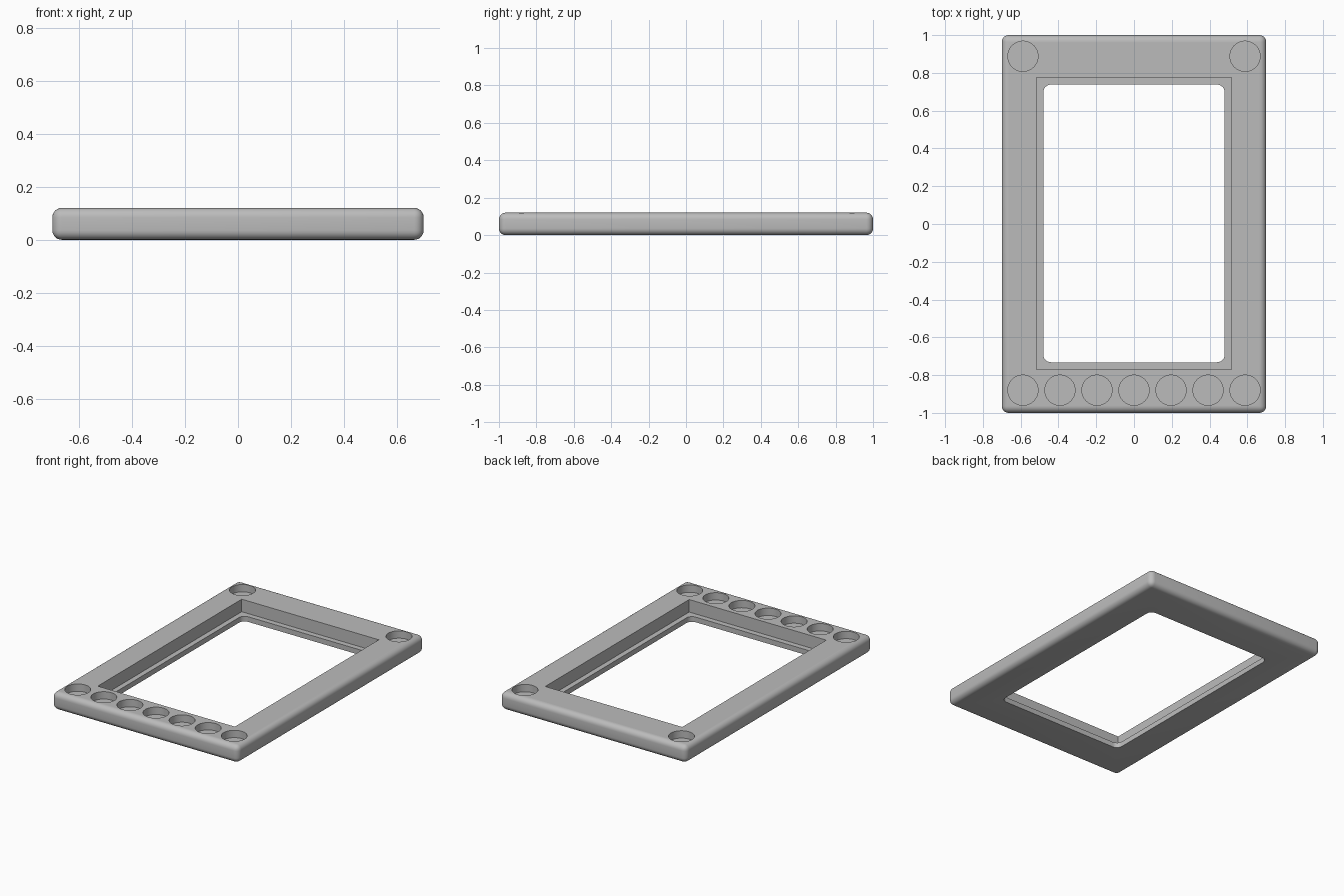
import bpy
import math

default_cube = bpy.data.objects.get("Cube")
if default_cube:
    bpy.data.objects.remove(default_cube, do_unlink=True)

HEIGHT = 0.12

grey = bpy.data.materials.new("plain_grey")
grey.use_nodes = True
colour = (0.5, 0.5, 0.5, 1.0)
grey.diffuse_color = colour
grey.node_tree.nodes["Principled BSDF"].inputs["Base Color"].default_value = colour


def activate(obj):
    bpy.ops.object.select_all(action="DESELECT")
    obj.select_set(True)
    bpy.context.view_layer.objects.active = obj


def box(name, size, centre):
    bpy.ops.mesh.primitive_cube_add(size=1, location=centre)
    obj = bpy.context.object
    obj.name = name
    obj.scale = size
    bpy.ops.object.transform_apply(location=True, rotation=False, scale=True)
    obj.data.materials.append(grey)
    return obj


def round_edges(obj, width, segments, only_upright=False):
    if only_upright:
        weight = obj.data.attributes.new("bevel_weight_edge", "FLOAT", "EDGE")
        for edge in obj.data.edges:
            a, b = (obj.data.vertices[i].co for i in edge.vertices)
            weight.data[edge.index].value = float(abs(a.z - b.z) > 0.01)
    mod = obj.modifiers.new("round", "BEVEL")
    mod.width = width
    mod.segments = segments
    mod.limit_method = "WEIGHT" if only_upright else "NONE"
    activate(obj)
    bpy.ops.object.modifier_apply(modifier=mod.name)


def cut(obj, cutter):
    cutter.hide_render = True
    mod = obj.modifiers.new("cut", "BOOLEAN")
    mod.operation = "DIFFERENCE"
    mod.solver = "EXACT"
    mod.object = cutter
    activate(obj)
    bpy.ops.object.modifier_apply(modifier=mod.name)
    bpy.data.objects.remove(cutter, do_unlink=True)


# Frame slab with every outer edge rounded
frame = box("frame", (1.4, 2.0, HEIGHT), (0, 0, HEIGHT / 2))
round_edges(frame, 0.036, 6)

# Square-cornered recess that leaves a thin ledge
LEDGE = 0.035
cut(frame, box("recess_cutter", (1.03, 1.545, 0.2), (0, 0.003, LEDGE + 0.1)))

# Window through the ledge, with rounded corners
window = box("window_cutter", (0.96, 1.47, 0.4), (0, 0.003, 0))
round_edges(window, 0.04, 6, only_upright=True)
cut(frame, window)

# Round pockets: a row of seven along the front, one in each back corner
SIDE = 0.588
pockets = [(-SIDE + i * SIDE / 3, -0.88) for i in range(7)]
pockets += [(-SIDE, 0.888), (SIDE, 0.888)]
DEPTH = 0.05
for x, y in pockets:
    bpy.ops.mesh.primitive_cylinder_add(
        vertices=48, radius=0.08, depth=0.2, location=(x, y, HEIGHT - DEPTH + 0.1))
    pocket = bpy.context.object
    pocket.name = "pocket_cutter"
    pocket.data.materials.append(grey)
    cut(frame, pocket)

activate(frame)
bpy.ops.object.shade_smooth_by_angle(angle=math.radians(35))
